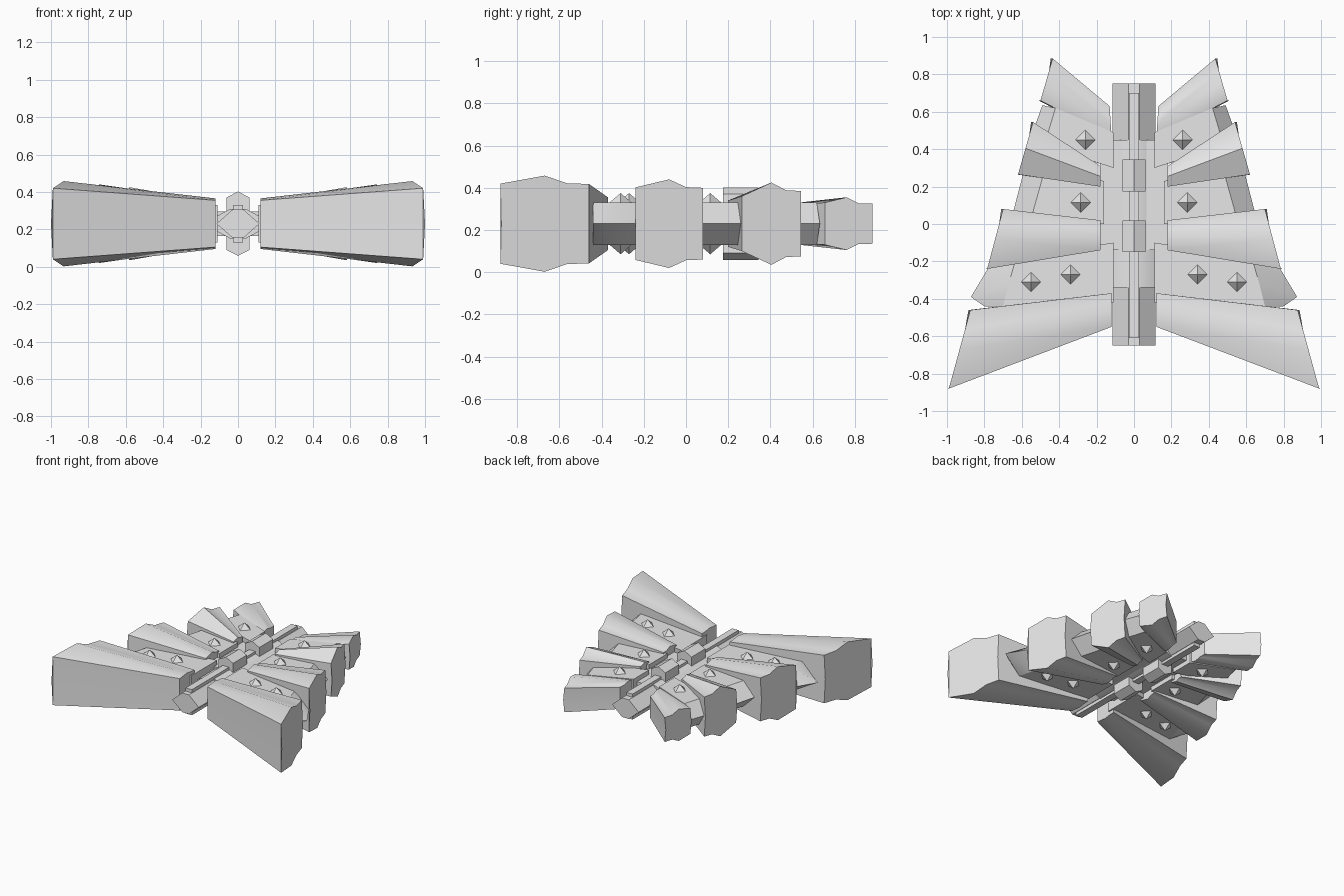
import bpy, bmesh, math

if "Cube" in bpy.data.objects:
    bpy.data.objects.remove(bpy.data.objects["Cube"])

ZC = 0.23  # mid height; everything is mirrored above and below it
grey = bpy.data.materials.new("light grey")
grey.diffuse_color = (0.8, 0.8, 0.8, 1)
grey.use_nodes = True
grey.node_tree.nodes["Principled BSDF"].inputs["Base Color"].default_value = grey.diffuse_color


def finish(name, bm, angle=30):
    bmesh.ops.recalc_face_normals(bm, faces=bm.faces)
    me = bpy.data.meshes.new(name)
    bm.to_mesh(me)
    bm.free()
    ob = bpy.data.objects.new(name, me)
    bpy.context.collection.objects.link(ob)
    me.materials.append(grey)
    bpy.ops.object.select_all(action='DESELECT')
    ob.select_set(True)
    bpy.context.view_layer.objects.active = ob
    bpy.ops.object.shade_smooth_by_angle(angle=math.radians(angle))
    return ob


def loft(name, rings, angle=30):
    """Skin a list of equal-length closed rings and cap the ends."""
    bm = bmesh.new()
    vs = [[bm.verts.new(p) for p in r] for r in rings]
    n = len(vs[0])
    for a, b in zip(vs, vs[1:]):
        for i in range(n):
            j = (i + 1) % n
            bm.faces.new((a[i], a[j], b[j], b[i]))
    bm.faces.new(vs[0][::-1])
    bm.faces.new(vs[-1])
    return finish(name, bm, angle)


def along_y(name, half, y0, y1):
    """Prism along y from a quarter outline (x, height) mirrored both ways."""
    top = half + [(-x, z) for x, z in reversed(half) if x > 0]
    ring = top + [(x, -z) for x, z in reversed(top) if z > 0]
    return loft(name, [[(x, y, ZC + z) for x, z in ring] for y in (y0, y1)])


def blade(name, s, root, tip, rh, th, peak):
    """Flared blade; root and tip are (front x, y, back x, y), heights are front, peak, back."""
    def ring(e, h, bulge):
        ts = [(0, h[0]), (peak, h[1]), (peak + 0.25, h[2] * 1.02), (1, h[2])]
        at = lambda t, z, dx=0: (s * (e[0] + (e[2] - e[0]) * t + dx),
                                 e[1] + (e[3] - e[1]) * t, ZC + z)
        return ([at(0, 0, bulge)] + [at(t, z) for t, z in ts] + [at(1, 0, bulge)]
                + [at(t, -z) for t, z in reversed(ts)])
    return loft(name, [ring(root, rh, 0), ring(tip, th, 0.01)], 40)


def panel(name, s, top, mid, h=0.10):
    """Slab whose outer edge is a wedge."""
    return loft(name, [[(s * x, y, ZC + z) for x, y in pts]
                       for pts, z in ((top, -h), (mid, 0), (top, h))])


# central spine, hull, rail and the two pointed blocks
along_y("spine", [(0.115, 0), (0.03, 0.075)], -0.65, 0.75)
along_y("hull", [(0.12, 0), (0.115, 0.04), (0.04, 0.08)], -0.34, 0.45)
along_y("rail", [(0.027, 0.10)], -0.61, 0.70)
for i, (y0, y1) in enumerate(((-0.15, 0.02), (0.175, 0.345))):
    along_y(f"spine_block_{i + 1}", [(0.062, 0.14), (0, 0.172)], y0, y1)
along_y("core_plate", [(0.182, 0.065)], -0.14, 0.45)

BLADES = [
    ((0.12, -0.55, 0.12, -0.37), (0.99, -0.88, 0.875, -0.46),
     (0.125, 0.135, 0.125), (0.19, 0.228, 0.188), 0.5),
    ((0.18, -0.14, 0.18, 0.02), (0.785, -0.24, 0.70, 0.08),
     (0.11, 0.13, 0.11), (0.172, 0.21, 0.17), 0.5),
    ((0.18, 0.20, 0.18, 0.31), (0.62, 0.265, 0.54, 0.545),
     (0.11, 0.125, 0.11), (0.13, 0.195, 0.155), 0.5),
    ((0.12, 0.46, 0.13, 0.63), (0.50, 0.66, 0.435, 0.885),
     (0.085, 0.10, 0.085), (0.10, 0.125, 0.095), 0.45),
]
PANELS = [
    ([(0.11, -0.42), (0.70, -0.44), (0.67, -0.32), (0.63, -0.18), (0.11, -0.10)],
     [(0.11, -0.42), (0.80, -0.44), (0.872, -0.39), (0.77, -0.22), (0.11, -0.10)]),
    ([(0.16, 0.00), (0.55, 0.03), (0.48, 0.28), (0.16, 0.23)],
     [(0.16, 0.00), (0.655, 0.03), (0.59, 0.28), (0.16, 0.23)]),
    ([(0.11, 0.30), (0.48, 0.42), (0.42, 0.62), (0.11, 0.49)],
     [(0.11, 0.30), (0.56, 0.44), (0.49, 0.635), (0.11, 0.49)]),
]
STUDS = [(0.26, 0.45), (0.285, 0.115), (0.34, -0.27), (0.55, -0.31)]

for s, side in ((1, "right"), (-1, "left")):
    # flared blades, front to back
    for i, b in enumerate(BLADES):
        blade(f"blade_{i + 1}_{side}", s, *b)
    # wedge panels between the blades
    for i, (top, mid) in enumerate(PANELS):
        panel(f"panel_{i + 1}_{side}", s, top, mid)
    # pyramid studs above and below the panels
    for i, (x, y) in enumerate(STUDS):
        for u, lab in ((1, "top"), (-1, "bottom")):
            bm = bmesh.new()
            bmesh.ops.create_cone(bm, segments=4, radius1=0.07, radius2=0, depth=0.06,
                                  cap_ends=True)
            for v in bm.verts:
                v.co = (v.co.x + s * x, v.co.y + y, ZC + u * (v.co.z + 0.115))
            finish(f"stud_{i + 1}_{lab}_{side}", bm, 50)
